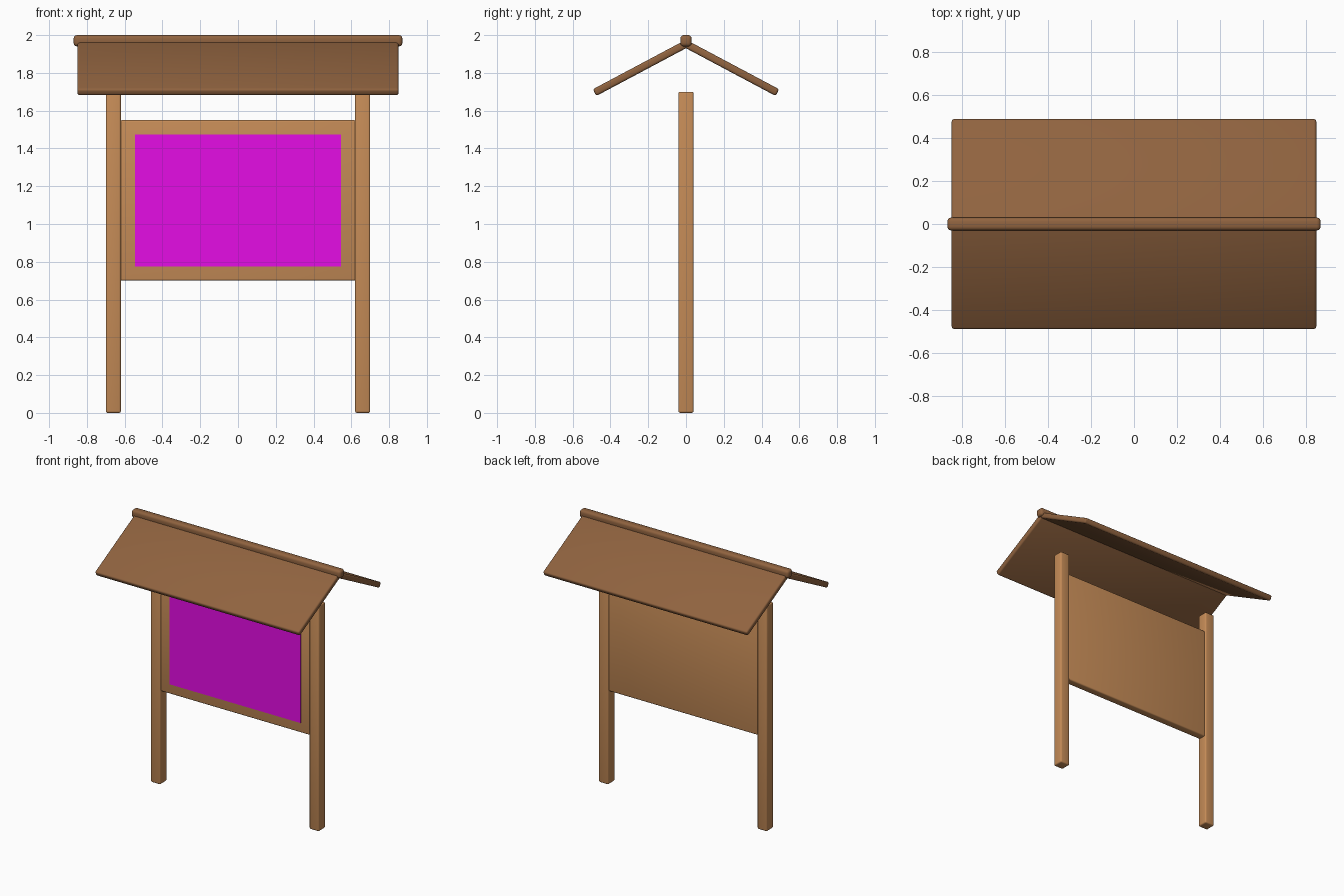
import bpy, math

if "Cube" in bpy.data.objects:
    bpy.data.objects.remove(bpy.data.objects["Cube"])


def material(name, colour):
    m = bpy.data.materials.new(name)
    m.diffuse_color = (*colour, 1)
    m.use_nodes = True
    m.node_tree.nodes["Principled BSDF"].inputs["Base Color"].default_value = m.diffuse_color
    return m


WOOD = material("light wood", (0.56, 0.26, 0.095))
ROOF = material("dark wood", (0.28, 0.125, 0.05))
POSTER = material("magenta", (0.78, 0.004, 0.78))


def box(name, centre, size, mat, bevel=0.0, tilt=0.0):
    """Softly rounded box, optionally tilted about x."""
    bpy.ops.mesh.primitive_cube_add(size=1, location=centre, rotation=(tilt, 0, 0))
    ob = bpy.context.object
    ob.name = name
    ob.scale = size
    bpy.ops.object.transform_apply(location=False, rotation=False, scale=True)
    ob.data.materials.append(mat)
    if bevel:
        mod = ob.modifiers.new("rounded edges", 'BEVEL')
        mod.width = bevel
        mod.segments = 3
        bpy.ops.object.shade_smooth()
    return ob


# Posts
for side, x in (("left", -0.66), ("right", 0.66)):
    box(side + "_post", (x, 0, 0.85), (0.08, 0.08, 1.70), WOOD, 0.01)

# Notice board and the coloured sheet on its front
box("board", (0, 0, 1.125), (1.25, 0.06, 0.85), WOOD, 0.01)
box("poster", (0, -0.032, 1.125), (1.09, 0.006, 0.70), POSTER)

# Sloping roof panels, running from the ridge line down to the eaves
pitch, length = math.radians(28), 0.548
for name, s in (("front_roof", -1), ("back_roof", 1)):
    centre = (0, s * length / 2 * math.cos(pitch),
              1.953 - length / 2 * math.sin(pitch))
    box(name, centre, (1.70, length, 0.04), ROOF, 0.012, -s * pitch)

# Ridge beam
box("ridge_beam", (0, 0, 1.97), (1.74, 0.06, 0.06), ROOF, 0.018)
